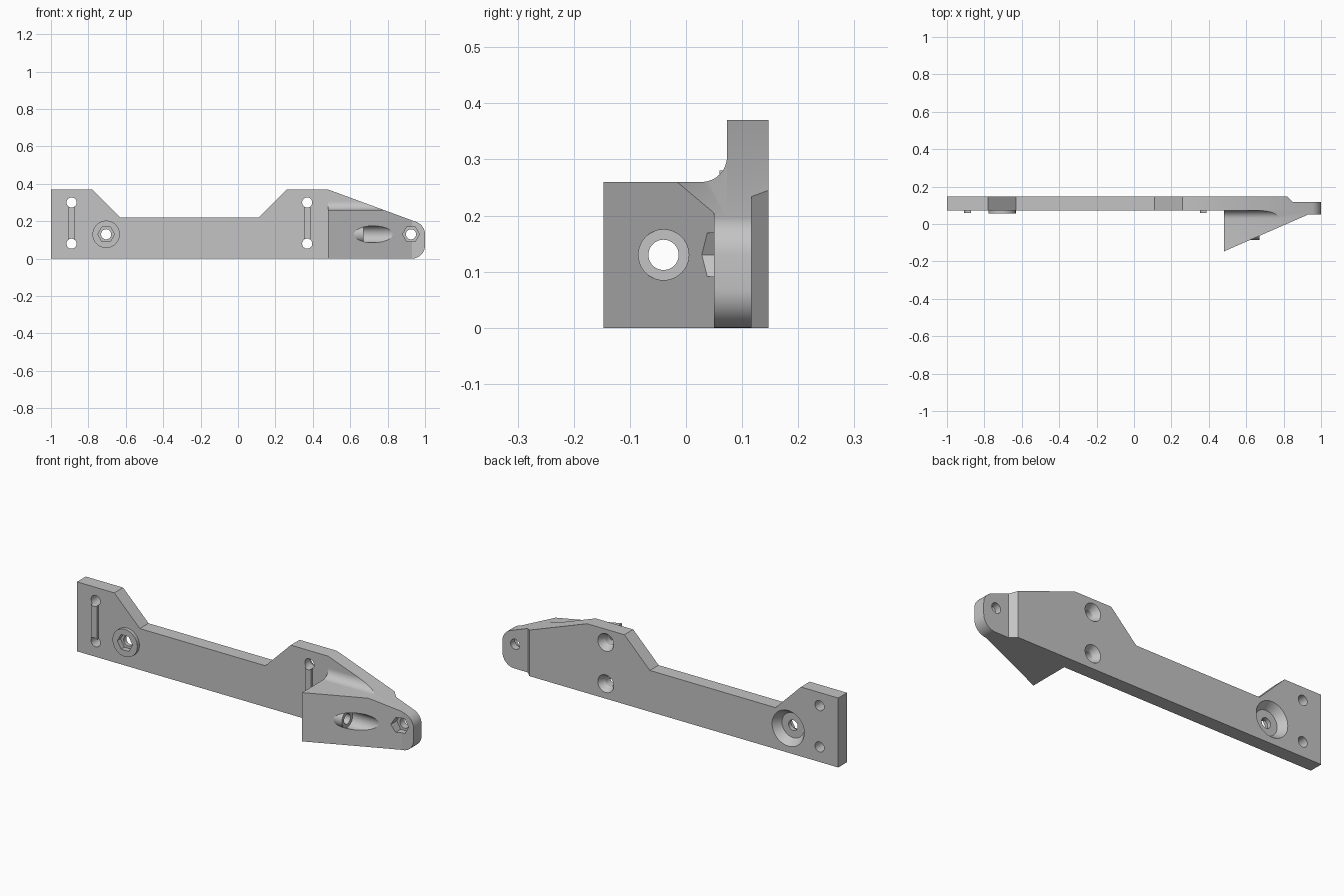
import bpy, bmesh, math

if "Cube" in bpy.data.objects:
    bpy.data.objects.remove(bpy.data.objects["Cube"])

grey = bpy.data.materials.new("light grey plastic")
grey.use_nodes = True
grey.diffuse_color = (0.55, 0.55, 0.55, 1)
grey.node_tree.nodes["Principled BSDF"].inputs["Base Color"].default_value = (0.55, 0.55, 0.55, 1)

PLACE = {
    "x": lambda a, b, t: (t, a, b),
    "y": lambda a, b, t: (a, t, b),
    "z": lambda a, b, t: (a, b, t),
}


def loft(name, axis, start, lo, end, hi):
    """Closed solid between two profiles with matching point counts."""
    bm = bmesh.new()
    low = [bm.verts.new(PLACE[axis](a, b, lo)) for a, b in start]
    high = [bm.verts.new(PLACE[axis](a, b, hi)) for a, b in end]
    bm.faces.new(low)
    bm.faces.new(high)
    n = len(low)
    for i in range(n):
        j = (i + 1) % n
        bm.faces.new((low[i], low[j], high[j], high[i]))
    bmesh.ops.recalc_face_normals(bm, faces=bm.faces)
    mesh = bpy.data.meshes.new(name)
    bm.to_mesh(mesh)
    bm.free()
    mesh.materials.append(grey)
    obj = bpy.data.objects.new(name, mesh)
    bpy.context.collection.objects.link(obj)
    return obj


def prism(name, axis, profile, lo, hi):
    return loft(name, axis, profile, lo, profile, hi)


def arc(a, b, r, first, last, steps):
    angles = [math.radians(first + (last - first) * i / steps) for i in range(steps + 1)]
    return [(a + r * math.cos(t), b + r * math.sin(t)) for t in angles]


def ring(a, b, r, sides=40):
    return arc(a, b, r, 0, 360, sides)[:-1]


def combine(target, tool, operation="DIFFERENCE"):
    """Apply a boolean and discard the tool object."""
    tool.hide_render = True
    mod = target.modifiers.new("bool", "BOOLEAN")
    mod.object = tool
    mod.operation = operation
    mod.solver = "EXACT"
    bpy.context.view_layer.objects.active = target
    bpy.ops.object.modifier_apply(modifier=mod.name)
    bpy.data.objects.remove(tool)


FRONT, BACK = 0.073, 0.147
MID = 0.13            # height of the nut and bore centres
HOLE, NUT = 0.027, 0.045
NUT_X, TAB_X = -0.705, 0.925
SLOTS = (-0.89, 0.37)
HEIGHTS = (0.08, 0.30)

# Side outline with a rounded tab end
outline = [(-1, 0), *arc(0.93, 0.07, 0.07, -90, 0, 10), *arc(0.93, MID, 0.07, 0, 70, 8),
           (0.48, 0.37), (0.26, 0.37), (0.11, 0.22), (-0.63, 0.22), (-0.78, 0.37), (-1, 0.37)]

# Main flat arm, stepped thinner behind the tab
arm = prism("arm_plate", "y", outline, FRONT, BACK)
combine(arm, prism("step_cutter", "z", [(0.79, 0.177), (0.85, 0.117), (1.1, 0.117), (1.1, 0.177)], -0.1, 0.5))

# Wedge mount with a fillet running up to the arm
section = [(-0.147, -0.05), (FRONT, -0.05), *arc(0.028, 0.305, 0.045, 0, -90, 12), (-0.147, 0.26)]
wedge = prism("wedge_mount", "x", section, 0.48, 1.1)
combine(wedge, prism("outline_tool", "y", outline, -0.3, 0.3), "INTERSECT")
combine(wedge, prism("slope_cutter", "z",
                     [(0.457, -0.157), (0.93, 0.05), (1.1, 0.05), (1.1, -0.3), (0.457, -0.3)], -0.1, 0.5))

# Lengthwise bore with a counterbore and a short collar
bore = (-0.04, MID)
combine(wedge, prism("counterbore", "x", ring(*bore, NUT), 0.67, 1.05))
combine(wedge, prism("collar", "x", ring(*bore, NUT + 0.0005), 0.58, 0.672), "UNION")
combine(wedge, prism("bore", "x", ring(*bore, HOLE), 0.4, 1.05))

# Round boss around the nut pocket
boss = prism("nut_boss", "y", ring(NUT_X, MID, 0.073, 48), 0.055, FRONT + 0.001)

# Raised bars between each pair of screw holes
bars = []
for x, side in zip(SLOTS, ("right", "left")):
    profile = [(x - 0.018, 0.09), (x + 0.018, 0.09), (x + 0.018, 0.29), (x - 0.018, 0.29)]
    bars.append(prism("spacer_bar_" + side, "y", profile, 0.06, FRONT + 0.001))

# Screw holes, countersunk behind on the inner pair
for x, bar in zip(SLOTS, bars):
    for z in HEIGHTS:
        for body in (arm, bar):
            combine(body, prism("screw_hole", "y", ring(x, z, HOLE), -0.1, 0.3))
        if x > 0:
            combine(arm, loft("countersink", "y", ring(x, z, HOLE), 0.112, ring(x, z, 0.048), 0.149))

# Hexagonal nut pockets with through holes
for x, body, floor in ((NUT_X, boss, 0.083), (TAB_X, wedge, 0.08)):
    for part in (arm, body):
        combine(part, prism("nut_pocket", "y", ring(x, MID, NUT, 6), -0.1, floor))
        combine(part, prism("bolt_hole", "y", ring(x, MID, HOLE), -0.1, 0.3))

# Tapered round recess on the back
combine(arm, loft("recess", "y", ring(NUT_X, MID, 0.066, 48), 0.105, ring(NUT_X, MID, 0.096, 48), 0.149))

# Smooth the curved walls, keep edges crisp
bpy.ops.object.select_all(action="DESELECT")
for obj in (arm, wedge, boss, *bars):
    obj.select_set(True)
bpy.context.view_layer.objects.active = arm
bpy.ops.object.shade_smooth_by_angle(angle=math.radians(22))
